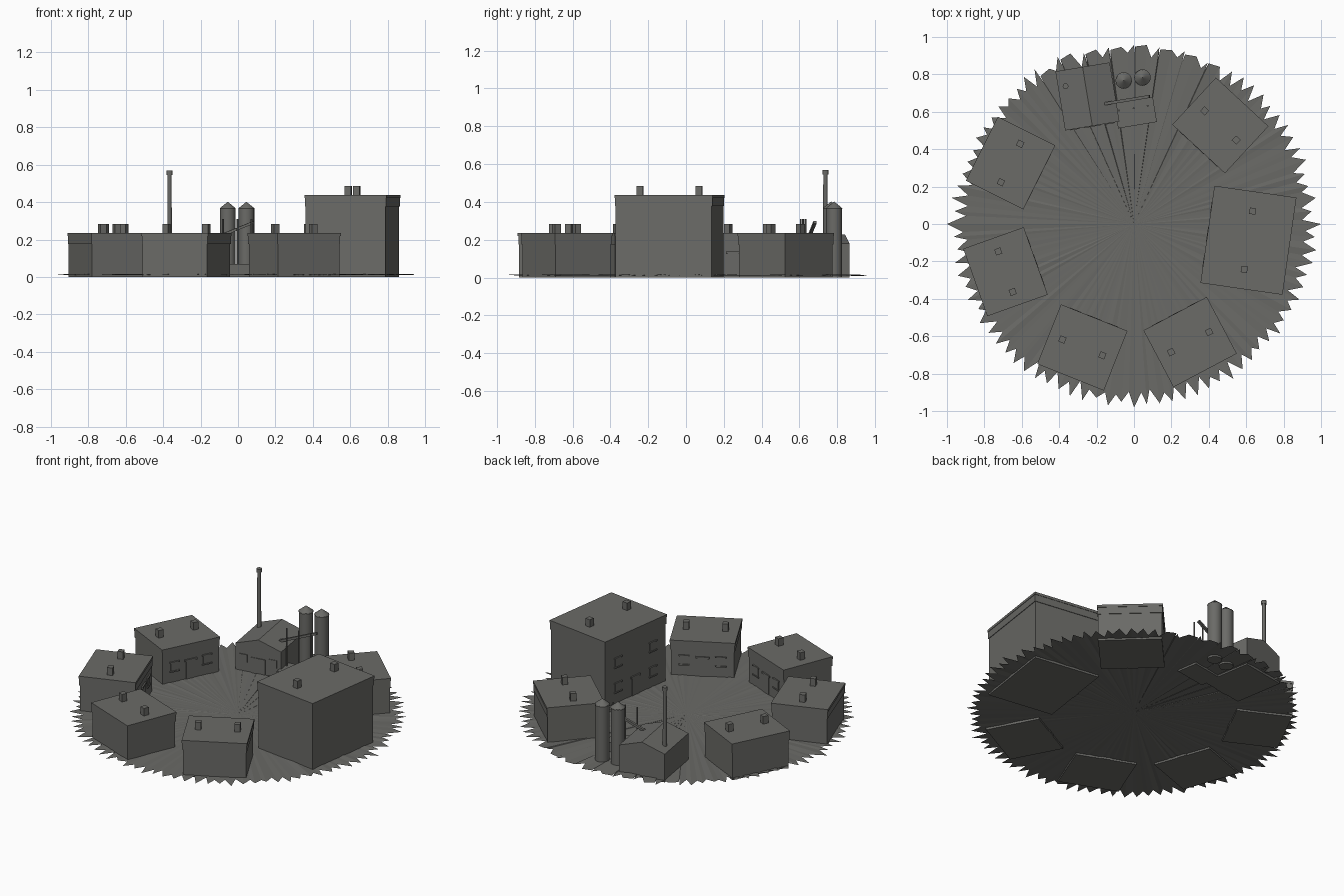
import bpy, bmesh, math, random
from mathutils import Matrix, Vector

if "Cube" in bpy.data.objects:
    bpy.data.objects.remove(bpy.data.objects["Cube"])

random.seed(4)
mat = bpy.data.materials.new("dark_stone_grey")
mat.diffuse_color = (0.145, 0.145, 0.135, 1)
mat.use_nodes = True
mat.node_tree.nodes["Principled BSDF"].inputs["Base Color"].default_value = mat.diffuse_color


def finish(name, bm, M=Matrix()):
    bmesh.ops.recalc_face_normals(bm, faces=bm.faces)
    me = bpy.data.meshes.new(name)
    bm.to_mesh(me)
    bm.free()
    me.materials.append(mat)
    ob = bpy.data.objects.new(name, me)
    ob.matrix_world = M
    bpy.context.collection.objects.link(ob)
    return ob


def add_box(bm, x, y, z0, z1, w, d):
    m = Matrix.Translation((x, y, (z0 + z1) / 2)) @ Matrix.Diagonal((w, d, z1 - z0, 1))
    bmesh.ops.create_cube(bm, size=1, matrix=m)


def add_cyl(bm, x, y, z0, z1, r0, r1=None, n=16):
    bmesh.ops.create_cone(bm, cap_ends=True, segments=n, radius1=r0,
                          radius2=r0 if r1 is None else r1, depth=z1 - z0,
                          matrix=Matrix.Translation((x, y, (z0 + z1) / 2)))


def place(x, y, outward_deg):
    # local +y faces the middle of the plaza, -y faces outward
    return Matrix.Translation((x, y, 0)) @ Matrix.Rotation(math.radians(outward_deg + 90), 4, 'Z')


# Ground: thin sheet with a ragged toothed rim
bm = bmesh.new()
N = 88
rim = []
for i in range(N):
    a = 2 * math.pi * i / N
    step = 2 * math.pi / N
    wide = 55 < i * 360 / N < 125 and i % 2
    tip = random.uniform(0.945, 0.985)
    if i in (0, N // 2):
        tip = 1.0
    rim.append((a, tip))
    if wide:
        rim.append((a + step * 0.9, tip - 0.01))
    rim.append((a + step * (0.95 if wide else random.uniform(0.3, 0.7)),
                random.uniform(0.885, 0.92)))
centre = bm.verts.new((0, 0, 0.012))
vs = [bm.verts.new((r * math.cos(a), r * math.sin(a),
                    0.012 + (random.uniform(-0.003, 0.005) if r > 0.93 else 0)))
      for a, r in rim]
for i in range(len(vs)):
    bm.faces.new((centre, vs[i], vs[(i + 1) % len(vs)]))
finish("ragged_ground", bm)


# Flat-roofed houses round the plaza
def house(name, x, y, ang, w, d, h, floors):
    M = place(x, y, ang)
    bm = bmesh.new()
    add_box(bm, 0, 0, 0, h - 0.01, w - 0.012, d - 0.012)
    finish(name + "_walls", bm, M)
    bm = bmesh.new()
    add_box(bm, 0, 0, h - 0.06, h - 0.014, w - 0.005, d - 0.005)
    add_box(bm, 0, 0, h - 0.016, h, w, d)
    finish(name + "_cornice", bm, M)
    bm = bmesh.new()
    for s in (-1, 1):
        add_box(bm, s * 0.3 * w, 0, h - 0.005, h + 0.048, 0.034, 0.034)
    finish(name + "_chimneys", bm, M)
    # door and windows on the plaza side
    f = d / 2 - 0.006
    bm = bmesh.new()
    add_box(bm, 0, f, 0, 0.125, 0.06, 0.008)
    add_box(bm, 0, f, 0.125, 0.137, 0.08, 0.016)
    finish(name + "_door", bm, M)
    bm = bmesh.new()
    for k in range(floors):
        for s in (-1, 1):
            z = 0.085 + k * 0.16
            add_box(bm, s * 0.28 * w, f, z, z + 0.05, 0.05, 0.008)
            add_box(bm, s * 0.28 * w, f, z + 0.05, z + 0.058, 0.064, 0.016)
            add_box(bm, s * 0.28 * w, f, z - 0.008, z, 0.064, 0.016)
    finish(name + "_windows", bm, M)


house("tall_hall", 0.612, -0.087, -8.2, 0.525, 0.443, 0.437, 2)
for i, (x, y, a) in enumerate([(0.462, 0.527, 47.2), (0.30, -0.631, -62.1),
                               (-0.276, -0.66, -111.7), (-0.687, -0.255, -160.4),
                               (-0.66, 0.326, 153.4)]):
    house("house_%d" % (i + 1), x, y, a, 0.383, 0.343, 0.235, 1)

# Workshop with a low gabled roof, ridge running outward
FM = place(-0.249, 0.682, 99.4)
bm = bmesh.new()
prof = [(-0.147, 0), (0.147, 0), (0.147, 0.18), (0, 0.228), (-0.147, 0.18)]
ends = [[bm.verts.new((px, s * 0.16, pz)) for px, pz in prof] for s in (-1, 1)]
for e in ends:
    bm.faces.new(e)
for i in range(5):
    j = (i + 1) % 5
    bm.faces.new((ends[0][i], ends[0][j], ends[1][j], ends[1][i]))
finish("workshop", bm, FM)
bm = bmesh.new()
add_box(bm, 0, 0.16, 0, 0.11, 0.09, 0.008)
for s in (-1, 1):
    add_box(bm, s * 0.095, 0.16, 0.07, 0.12, 0.05, 0.008)
finish("workshop_door_and_windows", bm, FM)

# Tall smoke stack
bm = bmesh.new()
add_cyl(bm, -0.366, 0.737, 0.1, 0.55, 0.013, 0.011, 12)
add_cyl(bm, -0.366, 0.737, 0.545, 0.568, 0.0155, None, 12)
finish("smoke_stack", bm)

# Two silos with cone caps
for i, (x, y) in enumerate([(-0.055, 0.767), (0.045, 0.783)]):
    bm = bmesh.new()
    add_cyl(bm, x, y, 0, 0.368, 0.042, None, 20)
    add_cyl(bm, x, y, 0.366, 0.401, 0.044, 0.001, 20)
    ob = finish("silo_%d" % (i + 1), bm)
    bpy.context.view_layer.objects.active = ob
    ob.select_set(True)
    bpy.ops.object.shade_smooth_by_angle(angle=math.radians(30))
    ob.select_set(False)

# Low loading platform with slim posts
PM = place(0.008, 0.595, 99.4)
bm = bmesh.new()
add_box(bm, 0, 0, 0, 0.07, 0.21, 0.135)
finish("loading_platform", bm, PM)
bm = bmesh.new()
for x, y in [(-0.08, 0.607), (-0.002, 0.619), (0.073, 0.632)]:
    add_cyl(bm, x, y, 0.06, 0.31, 0.005, None, 8)
finish("platform_posts", bm)

# Sloping conveyor
a, b = Vector((-0.155, 0.643, 0.195)), Vector((0.083, 0.682, 0.292))
bm = bmesh.new()
add_box(bm, 0, 0, -0.007, 0.007, (b - a).length, 0.016)
yaw = math.atan2(b.y - a.y, b.x - a.x)
pitch = math.asin((b.z - a.z) / (b - a).length)
finish("conveyor", bm, Matrix.Translation((a + b) / 2) @ Matrix.Rotation(yaw, 4, 'Z')
       @ Matrix.Rotation(-pitch, 4, 'Y'))
